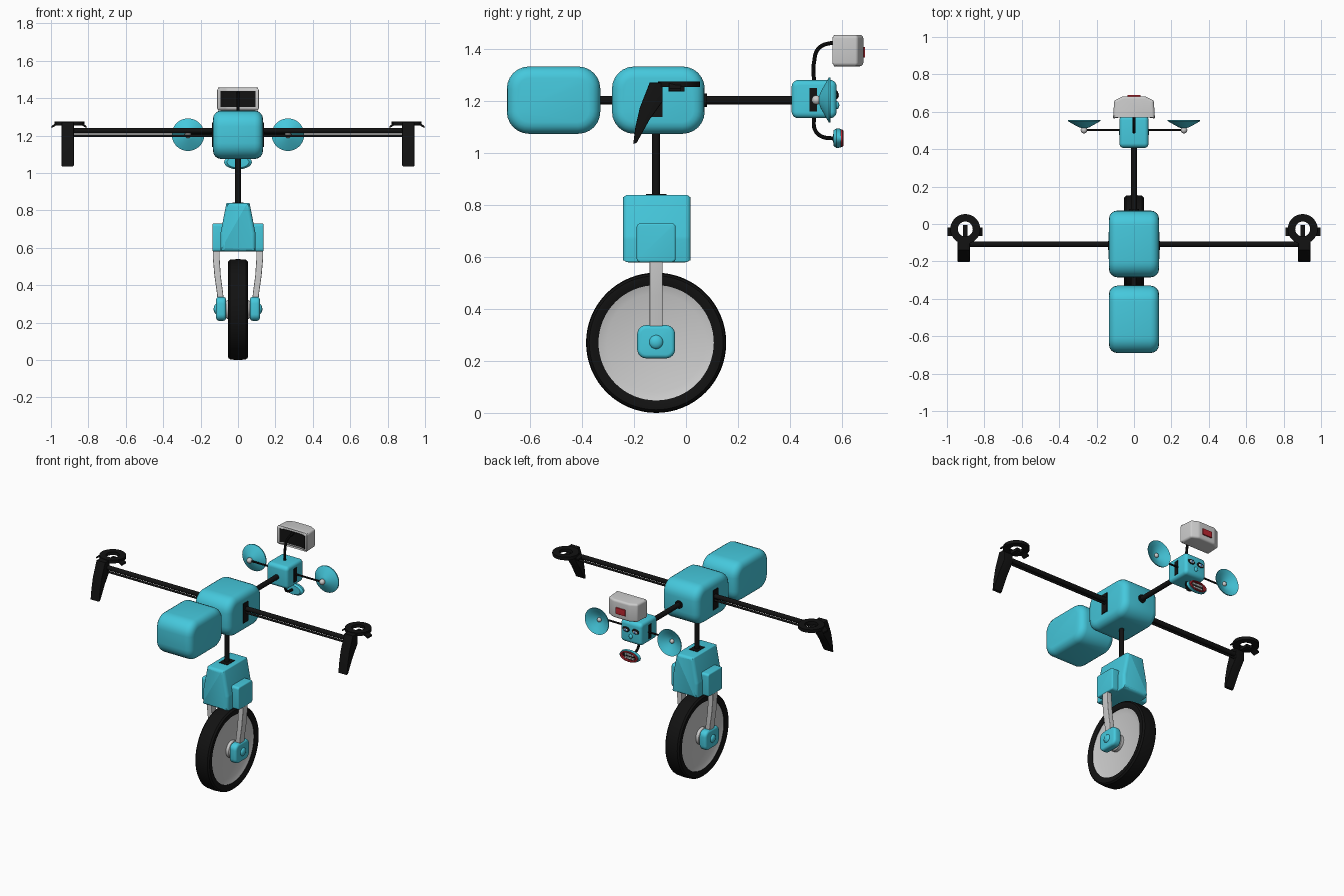
import bpy, bmesh, math

if "Cube" in bpy.data.objects:
    bpy.data.objects.remove(bpy.data.objects["Cube"])

def material(name, rgb):
    m = bpy.data.materials.new(name)
    m.diffuse_color = (*rgb, 1)
    m.use_nodes = True
    m.node_tree.nodes["Principled BSDF"].inputs["Base Color"].default_value = m.diffuse_color
    return m

TEAL = material("teal", (0.06, 0.58, 0.72))
BLACK = material("black", (0.006, 0.006, 0.006))
WHITE = material("white", (0.9, 0.9, 0.9))
RED = material("red", (0.5, 0.02, 0.03))
BLUE = material("blue", (0.03, 0.15, 0.45))


def smooth(ob, mat, mirror=False):
    if mat:
        ob.data.materials.append(mat)
    bpy.ops.object.select_all(action='DESELECT')
    ob.select_set(True)
    bpy.context.view_layer.objects.active = ob
    if mirror:
        ob.modifiers.new("mirror", 'MIRROR')
        bpy.ops.object.modifier_apply(modifier="mirror")
    bpy.ops.object.shade_smooth_by_angle(angle=math.radians(35))
    return ob


def finish(bm, name, mat, mirror=False):
    bmesh.ops.recalc_face_normals(bm, faces=bm.faces)
    me = bpy.data.meshes.new(name)
    bm.to_mesh(me)
    bm.free()
    ob = bpy.data.objects.new(name, me)
    bpy.context.collection.objects.link(ob)
    return smooth(ob, mat, mirror)


def place(axis, a, b, h):
    """Profile point (a, b) at height h along the axis."""
    return {'x': (h, a, b), 'y': (a, h, b), 'z': (a, b, h)}[axis]


def prism(name, pts, axis, lo, hi, mat, bevel=0, corner=0, mirror=False):
    """Extruded outline; corner rounds its long edges, bevel then rounds the rims."""
    bm = bmesh.new()
    rings = [[bm.verts.new(place(axis, a, b, h)) for a, b in pts] for h in (lo, hi)]
    n = len(pts)
    bm.faces.new(rings[0])
    bm.faces.new(rings[1][::-1])
    for i in range(n):
        j = (i + 1) % n
        bm.faces.new((rings[0][i], rings[1][i], rings[1][j], rings[0][j]))
    bmesh.ops.recalc_face_normals(bm, faces=bm.faces)
    k = 'xyz'.index(axis)
    if corner:
        long = [e for e in bm.edges if abs(e.verts[0].co[k] - e.verts[1].co[k]) > 1e-5]
        bmesh.ops.bevel(bm, geom=long, offset=corner, segments=6, profile=0.5, affect='EDGES')
    if bevel:
        rims = [e for e in bm.edges if abs(e.verts[0].co[k] - e.verts[1].co[k]) < 1e-5]
        bmesh.ops.bevel(bm, geom=rims, offset=bevel, segments=4, profile=0.5, affect='EDGES')
    return finish(bm, name, mat, mirror)


def box(name, x, y, z, mat, bevel=0, corner=0, mirror=False):
    pts = [(y[0], z[0]), (y[1], z[0]), (y[1], z[1]), (y[0], z[1])]
    return prism(name, pts, 'x', x[0], x[1], mat, bevel, corner, mirror)


def lathe(name, prof, axis, c, mat, closed=False, n=48, mirror=False, stretch=1):
    """Profile of (radius, height) turned round an axis through c."""
    bm = bmesh.new()
    rows = []
    for i in range(n):
        t = 2 * math.pi * i / n
        rows.append([bm.verts.new([p + q for p, q in zip(c, place(
            axis, r * math.cos(t) * stretch, r * math.sin(t), h))]) for r, h in prof])
    m = len(prof)
    for i in range(n):
        a, b = rows[i], rows[(i + 1) % n]
        for j in range(m if closed else m - 1):
            k = (j + 1) % m
            bm.faces.new((a[j], a[k], b[k], b[j]))
    bmesh.ops.remove_doubles(bm, verts=bm.verts, dist=1e-6)
    return finish(bm, name, mat, mirror)


def ball(name, c, r, mat, scale=(1, 1, 1), mirror=False):
    bm = bmesh.new()
    bmesh.ops.create_uvsphere(bm, u_segments=24, v_segments=14, radius=r)
    for v in bm.verts:
        v.co = [p + q * s for p, q, s in zip(c, v.co, scale)]
    return finish(bm, name, mat, mirror)


def tube(name, pts, r, mat, mirror=False):
    cu = bpy.data.curves.new(name, 'CURVE')
    cu.dimensions = '3D'
    cu.bevel_depth, cu.bevel_resolution, cu.use_fill_caps = r, 3, True
    sp = cu.splines.new('BEZIER')
    sp.bezier_points.add(len(pts) - 1)
    for p, co in zip(sp.bezier_points, pts):
        p.co = co
        p.handle_left_type = p.handle_right_type = 'AUTO'
    ob = bpy.data.objects.new(name, cu)
    bpy.context.collection.objects.link(ob)
    bpy.ops.object.select_all(action='DESELECT')
    ob.select_set(True)
    bpy.context.view_layer.objects.active = ob
    bpy.ops.object.convert(target='MESH')
    return smooth(bpy.context.object, mat, mirror)


Y = -0.115           # centre line of wheel, post and arms
HUB = (0, Y, 0.27)

# Wheel: tyre, disc, axle
lathe("tyre", [(.222, -.045), (.245, -.053), (.258, -.052), (.267, -.042), (.27, 0), (.267, .042),
               (.258, .052), (.245, .053), (.222, .045)], 'x', HUB, BLACK, closed=True, n=64)
lathe("wheel_disc", [(0, -.03), (.19, -.03), (.224, -.042), (.224, .042), (.19, .03), (0, .03)],
      'x', HUB, None, n=64)
lathe("axle", [(0, -.07), (.04, -.07), (.055, -.05), (.055, .05), (.04, .07), (0, .07)], 'x', HUB, None)

# Fork: curved grey legs, hub covers and caps
prism("fork_leg", [(.098, .62), (.134, .62), (.134, .54), (.126, .45), (.113, .36), (.106, .28),
                   (.072, .28), (.08, .36), (.092, .45), (.098, .54)], 'y', Y - .025, Y + .025,
      None, bevel=.004, mirror=True)
prism("hub_cover", [(-.188, .21), (-.042, .21), (-.042, .338), (-.188, .338)], 'x', .064, .117, TEAL,
      bevel=.015, corner=.035, mirror=True)
ball("hub_cap", (.114, Y, .273), .027, TEAL, (.6, 1, 1), mirror=True)

# Lower body with side pods
prism("lower_body", [(-.094, .58), (.094, .58), (.094, .675), (.062, .84), (-.062, .84), (-.094, .675)],
      'y', -.243, .018, TEAL, bevel=.02, corner=.006)
box("side_pod", (.06, .137), (-.19, -.04), (.58, .73), TEAL, bevel=.008, corner=.015, mirror=True)
box("post_collar", (-.03, .03), (Y - .04, Y + .04), (.82, .843), BLACK)
lathe("post", [(0, .8), (.015, .8), (.015, 1.1), (0, 1.1)], 'z', (0, Y, 0), BLACK, n=16)

# Torso and rear pack, spine rod
for name, y0, y1 in (("torso", -.285, .072), ("rear_pack", -.69, -.33)):
    box(name, (-.134, .134), (y0, y1), (1.075, 1.334), TEAL, bevel=.045, corner=.085)
lathe("spine_rod", [(0, -.4), (.016, -.4), (.016, .43), (0, .43)], 'y', (0, 0, 1.204), BLACK, n=16)
lathe("spine_collar", [(0, .06), (.026, .06), (.026, .08), (0, .08)], 'y', (0, 0, 1.204), BLACK, n=24)

# Arms: shoulder plate, two stacked rods
box("shoulder_plate", (.12, .139), (-.14, -.09), (1.14, 1.27), BLACK, mirror=True)
lathe("upper_arm_rod", [(0, .1), (.015, .1), (.015, .91), (0, .91)], 'x', (0, -.108, 1.227), BLACK,
      n=16, mirror=True)
lathe("lower_arm_rod", [(0, .1), (.007, .1), (.007, .9), (0, .9)], 'x', (0, -.108, 1.2), BLACK,
      n=12, mirror=True)

# Hands: handle, ring and finger tabs
prism("hand_handle", [(-.14, 1.272), (-.09, 1.272), (-.09, 1.2), (-.14, 1.13), (-.19, 1.04),
                      (-.203, 1.036), (-.195, 1.1), (-.178, 1.175)], 'x', .878, .943, BLACK,
      bevel=.004, mirror=True)
lathe("hand_ring", [(.04, 1.255), (.08, 1.255), (.08, 1.276), (.04, 1.276)], 'z', (.902, -.027, 0),
      BLACK, closed=True, n=32, mirror=True)
box("hand_block", (.89, .915), (-.068, -.005), (1.238, 1.256), BLACK, mirror=True)
for side, a, b in (("inner", .84, .81), ("outer", .965, .998)):
    prism(side + "_finger_tab", [(a, 1.276), (b, 1.25), (b, 1.24), (a, 1.258)], 'y', -.065, -.02,
          BLACK, mirror=True)

# Head with side plates
box("head", (-.077, .077), (.407, .58), (1.135, 1.282), TEAL, bevel=.02, corner=.025)
box("head_plate", (.07, .08), (.475, .505), (1.16, 1.252), BLACK, mirror=True)

# Dish ears on thin rods
EAR = (.267, 0, 1.205)
lathe("ear_dish", [(0, .508), (.03, .518), (.087, .55), (.087, .557), (.06, .545), (.03, .528), (0, .522)],
      'y', EAR, TEAL, mirror=True)
ball("ear_ball", (.267, .502, 1.205), .018, None, mirror=True)
ball("ear_tip", (.267, .528, 1.205), .014, None, mirror=True)
lathe("ear_rod", [(0, .07), (.006, .07), (.006, .26), (0, .26)], 'x', (0, .502, 1.205), BLACK,
      n=10, mirror=True)

# Face
ball("eye_socket", (.035, .578, 1.225), .027, BLACK, (1, .35, .65), mirror=True)
ball("eye_white", (.035, .583, 1.223), .018, WHITE, (1, .35, .55), mirror=True)
ball("pupil", (.035, .587, 1.223), .008, BLUE, (1, .4, 1), mirror=True)
ball("nose", (0, .58, 1.185), .013, TEAL, (1, .8, 1.2))

# Visor on a bent stalk
tube("visor_stalk", [(0, .493, 1.27), (0, .493, 1.35), (0, .512, 1.405), (0, .58, 1.43)], .008, BLACK)
prism("visor", [(-.112, .562), (-.06, .58), (.06, .58), (.112, .562), (.106, .66), (.06, .683),
                (-.06, .683), (-.106, .66)], 'z', 1.335, 1.456, None, bevel=.014, corner=.008)
prism("visor_lens", [(-.093, .566), (-.06, .576), (.06, .576), (.093, .566), (.093, .6), (-.093, .6)],
      'z', 1.352, 1.438, BLACK)
box("visor_badge", (-.035, .035), (.67, .69), (1.368, 1.41), RED, corner=.003)

# Mouth on a bent stalk
tube("mouth_stalk", [(0, .493, 1.15), (0, .497, 1.09), (0, .52, 1.066), (0, .58, 1.056)], .008, BLACK)
MOUTH = (0, 0, 1.058)
lathe("mouth_shell", [(0, .566), (.03, .568), (.038, .58), (.036, .597), (.028, .597), (.026, .588),
                      (0, .588)], 'y', MOUTH, TEAL, stretch=1.95)
lathe("lips", [(.025, .59), (.033, .59), (.033, .603), (.029, .606), (.025, .603)], 'y', MOUTH, RED,
      closed=True, stretch=1.95)
lathe("mouth_inside", [(0, .59), (.027, .59)], 'y', MOUTH, BLACK, stretch=1.95)
for row, z in (("upper", 1.063), ("lower", 1.041)):
    for i, x in enumerate((.001, .019)):
        box(f"{row}_tooth_{i + 1}", (x, x + .015), (.586, .599), (z, z + .012), WHITE, mirror=True)
